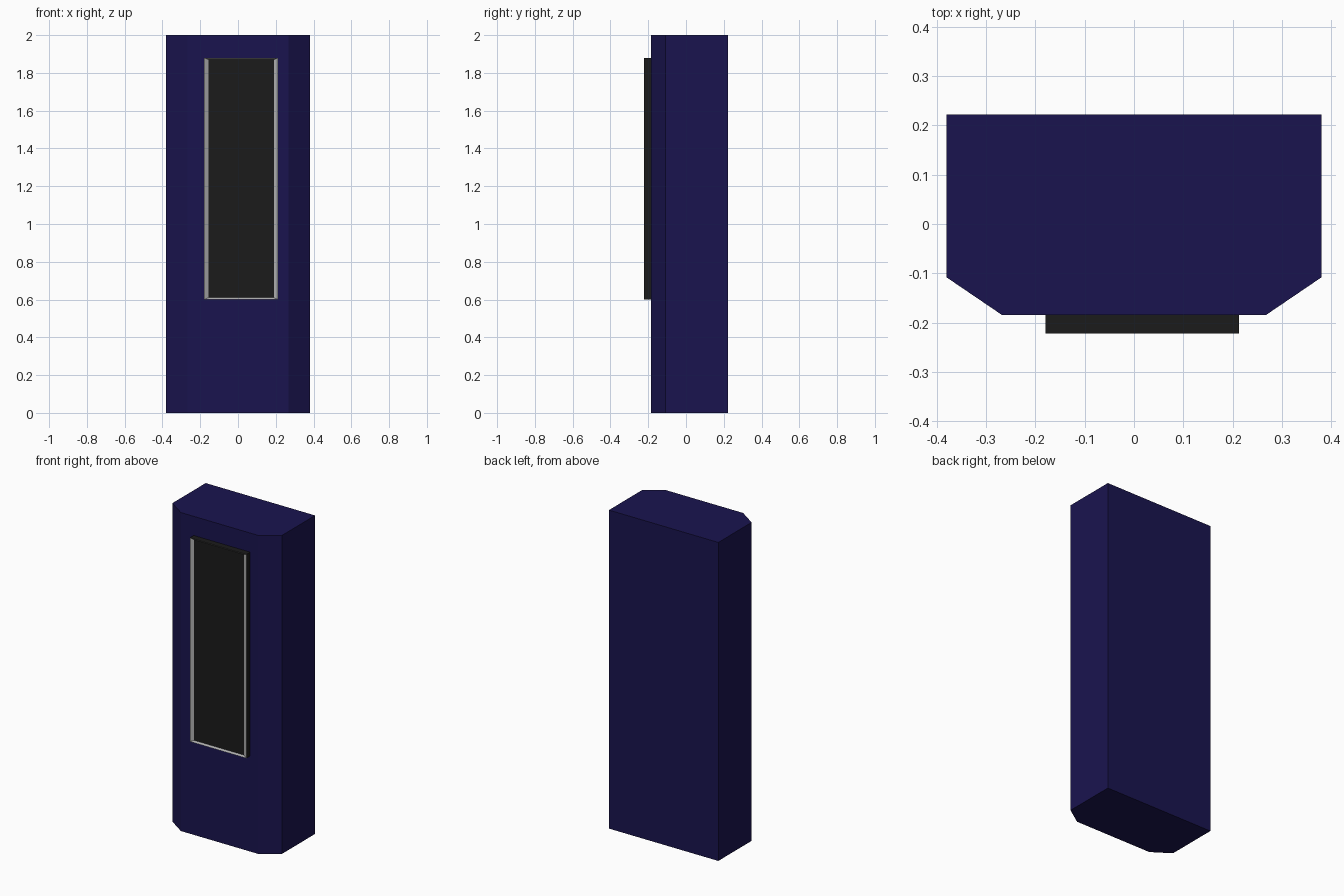
import bpy, bmesh
from mathutils import Vector

if "Cube" in bpy.data.objects:
    bpy.data.objects.remove(bpy.data.objects["Cube"])


def material(name, rgb):
    m = bpy.data.materials.new(name)
    m.diffuse_color = (*rgb, 1)
    m.use_nodes = True
    m.node_tree.nodes["Principled BSDF"].inputs["Base Color"].default_value = m.diffuse_color
    return m


def finish(bm, name, mats):
    bmesh.ops.recalc_face_normals(bm, faces=bm.faces)
    mesh = bpy.data.meshes.new(name)
    bm.to_mesh(mesh)
    bm.free()
    for m in mats:
        mesh.materials.append(m)
    obj = bpy.data.objects.new(name, mesh)
    bpy.context.collection.objects.link(obj)
    return obj


navy = material("navy", (0.010, 0.007, 0.078))
black = material("black", (0.011, 0.011, 0.011))
grey = material("grey", (0.42, 0.42, 0.42))

# Cabinet: chamfered footprint, half profile mirrored, extruded upwards
half = [(0.38, 0.222), (0.38, -0.108), (0.268, -0.184)]
outline = half + [(-x, y) for x, y in reversed(half)]
bm = bmesh.new()
base = bm.faces.new([bm.verts.new((x, y, 0)) for x, y in outline])
top = bmesh.ops.extrude_face_region(bm, geom=[base], use_keep_orig=True)["geom"]
bmesh.ops.translate(bm, vec=(0, 0, 2),
                    verts=[v for v in top if isinstance(v, bmesh.types.BMVert)])
finish(bm, "cabinet", [navy])

# Display panel: black box whose front is a grey sloped rim around a sunken screen
x0, x1, z0, z1 = -0.179, 0.213, 0.60, 1.88
bm = bmesh.new()
bmesh.ops.create_cube(bm, size=1)
for v in bm.verts:
    v.co = Vector((x0 if v.co.x < 0 else x1,
                   -0.222 if v.co.y < 0 else -0.184,
                   z0 if v.co.z < 0 else z1))
bm.normal_update()
screen = min(bm.faces, key=lambda f: f.normal.y)
rim = bmesh.ops.inset_region(bm, faces=[screen], thickness=0.005)["faces"]
for f in rim:
    f.material_index = 1
cx, cz = (x0 + x1) / 2, (z0 + z1) / 2
for v in screen.verts:
    v.co = Vector((x0 + 0.023 if v.co.x < cx else x1 - 0.023,
                   -0.212,
                   z0 + 0.01 if v.co.z < cz else z1 - 0.01))
finish(bm, "display_panel", [black, grey])
